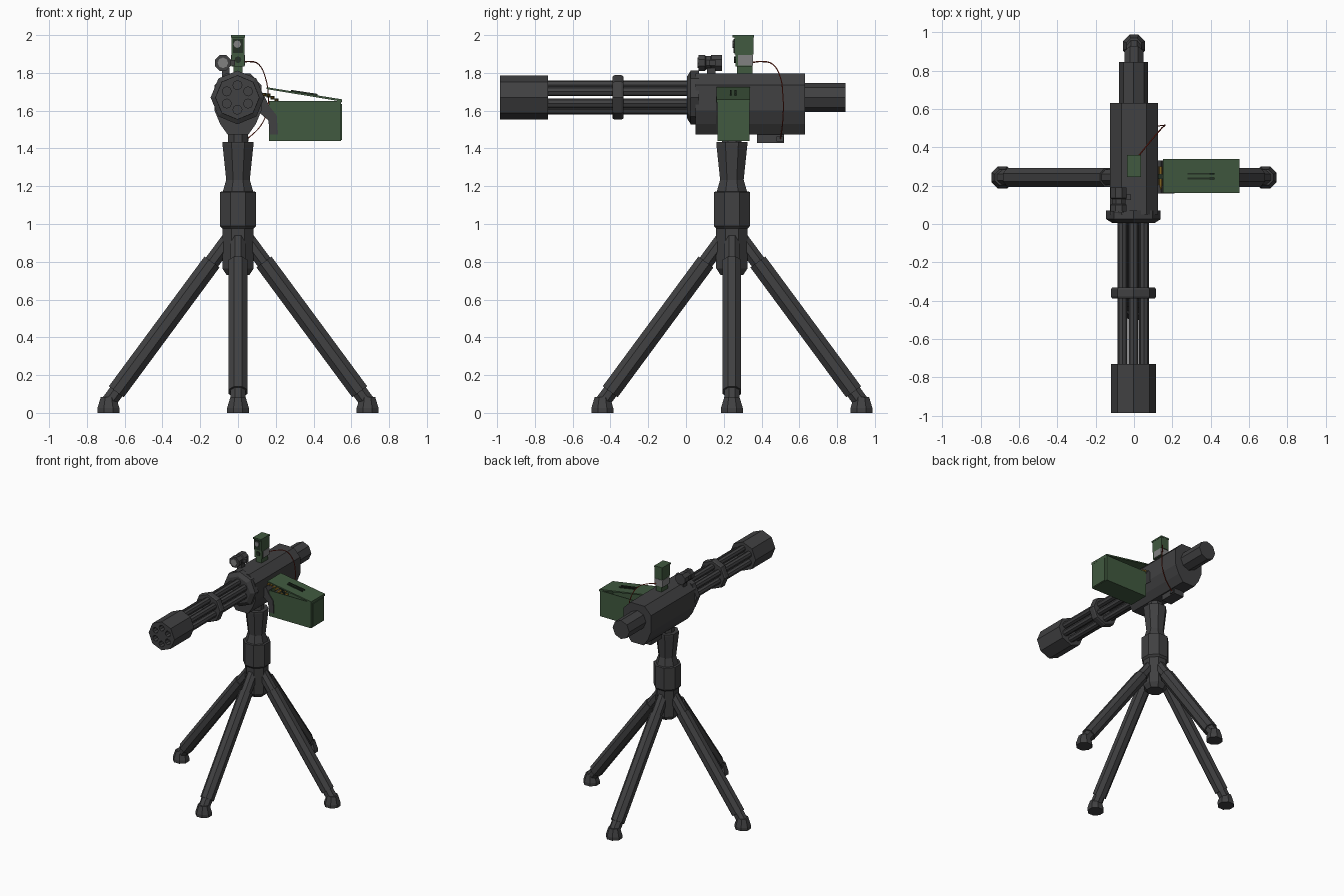
import bpy, bmesh, math
from mathutils import Vector

if "Cube" in bpy.data.objects:
    bpy.data.objects.remove(bpy.data.objects["Cube"])


def material(name, rgb):
    m = bpy.data.materials.new(name)
    m.diffuse_color = (*rgb, 1)
    m.use_nodes = True
    m.node_tree.nodes["Principled BSDF"].inputs["Base Color"].default_value = m.diffuse_color
    return m


METAL = material("dark_metal", (0.052, 0.052, 0.054))
GREEN = material("army_green", (0.052, 0.1, 0.05))
DARK = material("black_green", (0.018, 0.03, 0.018))
LENS = material("light_grey", (0.22, 0.22, 0.22))
GOLD = material("brass", (0.36, 0.2, 0.025))
RED = material("cable_red", (0.3, 0.03, 0.015))


def finish(name, bm, mat):
    bmesh.ops.recalc_face_normals(bm, faces=bm.faces)
    me = bpy.data.meshes.new(name)
    bm.to_mesh(me)
    bm.free()
    me.materials.append(mat)
    ob = bpy.data.objects.new(name, me)
    bpy.context.collection.objects.link(ob)
    return ob


def lathe(name, origin, direction, profile, mat, n=8, flat=False):
    """Faceted solid of (distance, radius) rings along a direction; flat: radius is the apothem."""
    q = Vector(direction).to_track_quat('Z', 'Y')
    off = math.pi / n if flat else 0
    k = 1 / math.cos(math.pi / n) if flat else 1
    bm = bmesh.new()
    rings = []
    for t, r in profile:
        rings.append([bm.verts.new(Vector(origin) + q @ Vector((
            r * k * math.cos(off + 2 * math.pi * i / n),
            r * k * math.sin(off + 2 * math.pi * i / n), t))) for i in range(n)])
    for a, b in zip(rings, rings[1:]):
        for i in range(n):
            bm.faces.new((a[i], a[(i + 1) % n], b[(i + 1) % n], b[i]))
    bm.faces.new(rings[0])
    bm.faces.new(rings[-1])
    return finish(name, bm, mat)


def extrude(name, pts, y0, y1, mat):
    """Extrude an x-z outline from y0 to y1."""
    bm = bmesh.new()
    a = [bm.verts.new((x, y0, z)) for x, z in pts]
    b = [bm.verts.new((x, y1, z)) for x, z in pts]
    bm.faces.new(a)
    bm.faces.new(b)
    for i in range(len(a)):
        j = (i + 1) % len(a)
        bm.faces.new((a[i], a[j], b[j], b[i]))
    return finish(name, bm, mat)


def box(name, x0, x1, y0, y1, z0, z1, mat):
    return extrude(name, [(x0, z0), (x1, z0), (x1, z1), (x0, z1)], y0, y1, mat)


CY, AZ = 0.243, 1.67          # mount centre, gun axis height
Y, Z = (0, 1, 0), (0, 0, 1)

# Mount column and neck
lathe("column", (0, CY, 0), Z, [(0.73, 0.06), (0.765, 0.083), (0.975, 0.083), (0.99, 0.096),
      (1.17, 0.096), (1.172, 0.08), (1.235, 0.062)], METAL, flat=True)
lathe("neck", (0, CY, 0), Z, [(1.23, 0.062), (1.42, 0.082), (1.435, 0.082)], METAL, flat=True)
lathe("swivel", (0, CY, 0), Z, [(1.43, 0.052), (1.53, 0.052)], METAL, flat=True)

# Four legs, each a strut, a thicker sleeve and a foot
for i, side in enumerate(("right", "rear", "left", "front")):
    a = i * math.pi / 2
    out = Vector((round(math.cos(a)), round(math.sin(a)), 0))
    c = Vector((0, CY, 0))
    top = c + out * 0.04 + Vector((0, 0, 0.931))
    foot = c + out * 0.69 + Vector((0, 0, 0.05))
    d = foot - top
    L = d.length
    lathe(side + "_leg_strut", top, d, [(0, 0.04), (L, 0.04)], METAL, flat=True)
    lathe(side + "_leg_sleeve", top, d, [(0.15 * L, 0.049), (0.93 * L, 0.049)], METAL, flat=True)
    lathe(side + "_foot", c + out * 0.686, Z, [(0, 0.058), (0.025, 0.058), (0.085, 0.04)],
          METAL, flat=True)

# Receiver body, front ring, rear motor, belly box
half = [(0.065, 1.796), (0.124, 1.735), (0.124, 1.6), (0.095, 1.53), (0.055, 1.474)]
extrude("receiver", half + [(-x, z) for x, z in reversed(half)], 0.05, 0.63, METAL)
lathe("front_ring", (-0.003, 0, AZ), Y, [(0.005, 0.11), (0.025, 0.142), (0.07, 0.142)], METAL)
lathe("rear_motor", (-0.002, 0, AZ), Y, [(0.6, 0.076), (0.845, 0.076)], METAL)
box("belly_box", -0.045, 0.045, 0.375, 0.52, 1.43, 1.5, METAL)
box("cable_socket", 0.035, 0.055, 0.48, 0.515, 1.437, 1.462, METAL)

# Six barrels, clamp and muzzle shroud with cut bores
shroud = lathe("muzzle_shroud", (-0.003, 0, AZ), Y, [(-0.985, 0.117), (-0.73, 0.117)], METAL)
lathe("barrel_clamp", (-0.003, 0, AZ), Y, [(-0.388, 0.112), (-0.378, 0.118), (-0.342, 0.118),
      (-0.332, 0.112)], METAL)
for i in range(6):
    a = math.pi / 2 + i * math.pi / 3
    p = (-0.003 + 0.065 * math.cos(a), 0, AZ + 0.065 * math.sin(a))
    lathe(f"barrel_{i + 1}", p, Y, [(-0.75, 0.026), (0.03, 0.026)], METAL)
    cutter = lathe(f"bore_cutter_{i + 1}", p, Y, [(-1.05, 0.024), (-0.94, 0.024)], METAL)
    cutter.hide_render = True
    cutter.hide_viewport = True
    mod = shroud.modifiers.new("bore", 'BOOLEAN')
    mod.operation, mod.solver, mod.object = 'DIFFERENCE', 'EXACT', cutter

# Side lamp on the top left
lathe("lamp", (-0.08, 0, 1.853), Y, [(0.065, 0.042), (0.1, 0.042), (0.105, 0.036), (0.13, 0.036),
      (0.135, 0.042), (0.19, 0.042)], METAL, flat=True)
lathe("lamp_lens", (-0.08, 0, 1.853), Y, [(0.06, 0.028), (0.066, 0.028)], LENS)
box("lamp_post", -0.085, -0.045, 0.11, 0.155, 1.77, 1.825, METAL)
box("lamp_knob", -0.045, -0.015, 0.125, 0.155, 1.838, 1.868, METAL)

# Sight: green base, grey screen housing, green hood and lenses
box("sight_base", -0.025, 0.025, 0.27, 0.352, 1.78, 1.84, GREEN)
box("sight_core", -0.034, 0.034, 0.262, 0.352, 1.835, 1.9, GREEN)
box("sight_screen", -0.037, 0.037, 0.275, 0.356, 1.84, 1.895, LENS)
box("sight_hood", -0.034, 0.034, 0.256, 0.358, 1.898, 1.99, GREEN)
box("sight_cap", -0.036, 0.036, 0.246, 0.36, 1.988, 2.0, GREEN)
box("sight_front_panel", -0.026, 0.026, 0.252, 0.257, 1.905, 1.98, DARK)
lathe("sight_lens", (-0.004, 0, 1.952), Y, [(0.246, 0.02), (0.256, 0.02)], LENS)
lathe("sight_lower_lens", (0, 0, 1.87), Y, [(0.255, 0.018), (0.263, 0.018)], DARK)

# Ammunition box: open shell, tilted lid, handle and panels
shell = box("ammo_box", 0.165, 0.545, 0.167, 0.335, 1.44, 1.65, GREEN)
bm = bmesh.new()
bm.from_mesh(shell.data)
bmesh.ops.delete(bm, geom=[f for f in bm.faces if f.normal.z > 0.9], context='FACES')
bm.to_mesh(shell.data)
bm.free()
sol = shell.modifiers.new("walls", 'SOLIDIFY')
sol.thickness = 0.008
sol.offset = -1
extrude("ammo_lid", [(0.152, 1.714), (0.152, 1.724), (0.55, 1.66), (0.55, 1.642), (0.54, 1.65)],
        0.162, 0.338, GREEN)
box("ammo_end_panel", 0.545, 0.55, 0.187, 0.315, 1.445, 1.635, GREEN)
for y in (0.232, 0.257):
    extrude("lid_handle_bar", [(0.28, 1.7), (0.28, 1.71), (0.42, 1.689), (0.42, 1.677)],
            y, y + 0.01, DARK)

# Feed tray joining the receiver to the ammunition box
extrude("feed_tray", [(0.1, 1.65), (0.14, 1.675), (0.165, 1.625), (0.205, 1.575), (0.212, 1.475),
        (0.17, 1.475), (0.16, 1.55), (0.1, 1.6)], 0.16, 0.33, METAL)

# Cartridge belt
for i, (x, z) in enumerate([(0.118, 1.672), (0.14, 1.684), (0.162, 1.68), (0.183, 1.668),
                            (0.204, 1.655), (0.222, 1.638), (0.234, 1.615), (0.24, 1.59)]):
    lathe(f"cartridge_{i + 1}", (x, 0, z), Y, [(0.18, 0.003), (0.205, 0.009), (0.3, 0.009)], GOLD, n=6)
    box(f"belt_link_{i + 1}", x - 0.011, x + 0.011, 0.235, 0.26, z - 0.01, z + 0.01, DARK)

# Cable from sight to belly box
pts = [(0.02, 0.35, 1.855), (0.06, 0.4, 1.86), (0.11, 0.46, 1.845), (0.145, 0.5, 1.775),
       (0.16, 0.513, 1.68), (0.155, 0.515, 1.6), (0.12, 0.51, 1.52), (0.05, 0.5, 1.45)]
cu = bpy.data.curves.new("cable", 'CURVE')
cu.dimensions = '3D'
cu.bevel_depth = 0.0035
cu.bevel_resolution = 0
cu.resolution_u = 4
sp = cu.splines.new('BEZIER')
sp.bezier_points.add(len(pts) - 1)
for bp, p in zip(sp.bezier_points, pts):
    bp.co = p
    bp.handle_left_type = bp.handle_right_type = 'AUTO'
cu.materials.append(RED)
bpy.context.collection.objects.link(bpy.data.objects.new("cable", cu))
